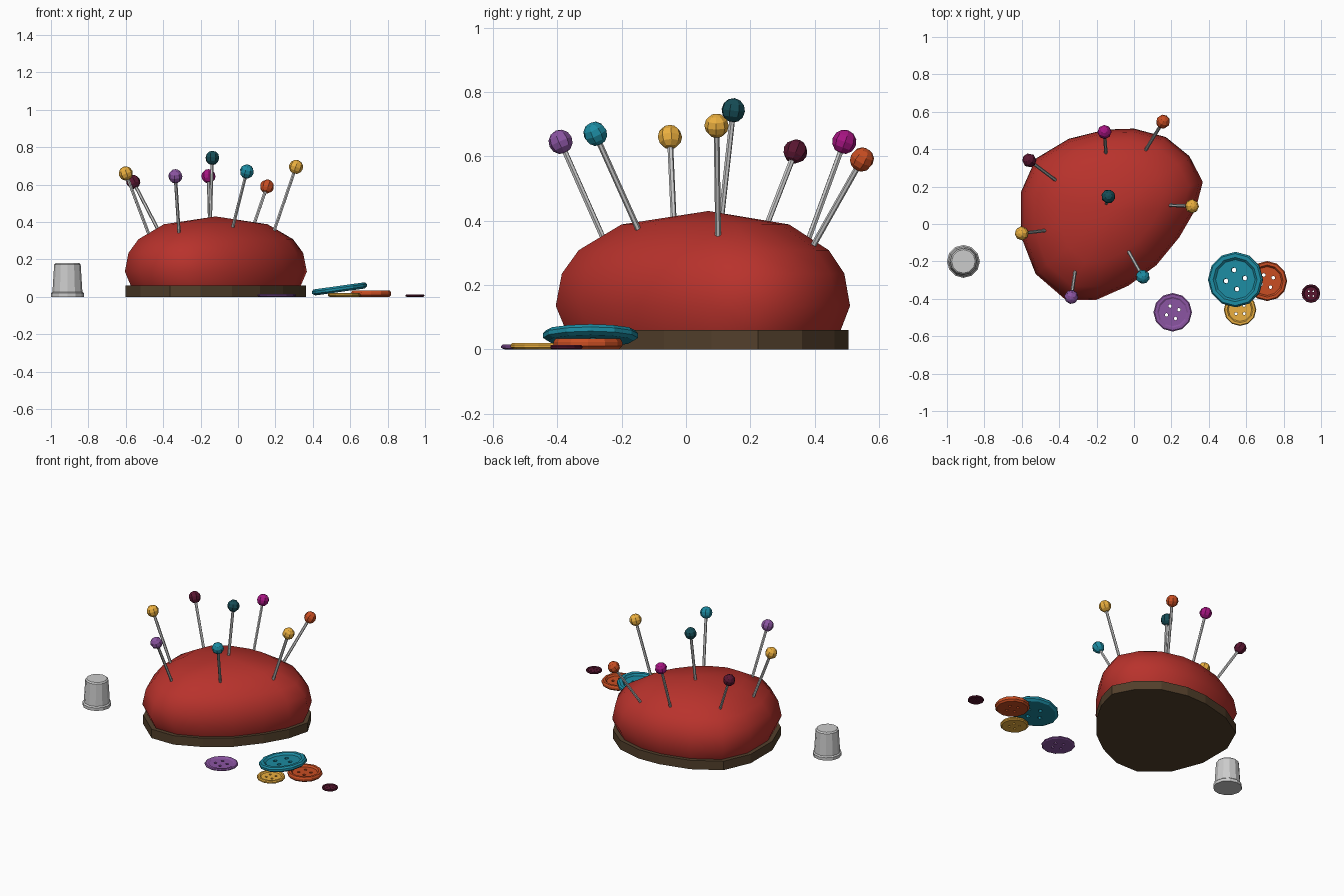
import bpy, bmesh, math
from mathutils import Vector, Matrix

if "Cube" in bpy.data.objects:
    bpy.data.objects.remove(bpy.data.objects["Cube"])

COLORS = {
    "red": (.48, .032, .025), "brown": (.085, .05, .024), "teal": (.012, .26, .36),
    "orange": (.58, .075, .016), "yellow": (.83, .43, .05), "purple": (.26, .09, .36),
    "maroon": (.10, .008, .03), "magenta": (.38, .007, .22), "dark_teal": (.008, .075, .095),
}
MATS = {}
for key, rgb in COLORS.items():
    MATS[key] = bpy.data.materials.new(key)
    MATS[key].diffuse_color = (*rgb, 1)


def make_object(name, bm, color=None, smooth=None):
    bmesh.ops.recalc_face_normals(bm, faces=bm.faces)
    mesh = bpy.data.meshes.new(name)
    bm.to_mesh(mesh)
    bm.free()
    ob = bpy.data.objects.new(name, mesh)
    bpy.context.collection.objects.link(ob)
    if color:
        mesh.materials.append(MATS[color])
    if smooth:
        bpy.ops.object.select_all(action='DESELECT')
        ob.select_set(True)
        bpy.context.view_layer.objects.active = ob
        bpy.ops.object.shade_smooth_by_angle(angle=math.radians(smooth))
    return ob


def stack(rings, apex=None):
    """Skin a list of equal-length point rings; cap the ends, or close on an apex."""
    bm = bmesh.new()
    rows = [[bm.verts.new(p) for p in ring] for ring in rings]
    n = len(rows[0])
    for a, b in zip(rows, rows[1:]):
        for i in range(n):
            j = (i + 1) % n
            bm.faces.new((a[i], a[j], b[j], b[i]))
    bm.faces.new(rows[0][::-1])
    if apex:
        tip = bm.verts.new(apex)
        for i in range(n):
            bm.faces.new((rows[-1][i], rows[-1][(i + 1) % n], tip))
    else:
        bm.faces.new(rows[-1])
    return bm


def lathe(profile, n=12):
    return stack([[(r * math.cos(math.tau * i / n), r * math.sin(math.tau * i / n), z)
                   for i in range(n)] for r, z in profile])


# Cushion and base share one rounded, lopsided outline
OUTLINE = [(-.605, .17), (-.525, .35), (-.35, .455), (-.15, .505), (0, .51), (.17, .465),
           (.296, .363), (.368, .225), (.33, .08), (.243, -.07), (.12, -.22), (-.03, -.33),
           (-.2, -.405), (-.366, -.405), (-.526, -.267), (-.605, -.064)]
CX, CY = -.12, .07


def outline_ring(s, z):
    return [(CX + (x - CX) * s, CY + (y - CY) * s, z) for x, y in OUTLINE]


make_object("base_plate", stack([outline_ring(.99, 0), outline_ring(.99, .06)]), "brown")
dome = [(.93, .055), (1, .135), (.96, .235), (.85, .308), (.57, .388)]
make_object("cushion", stack([outline_ring(s, z) for s, z in dome], (CX, CY, .43)), "red", 60)

# Pins: head position, point of entry, head colour
PINS = [
    ((-.6, -.05, .66), (-.475, -.035, .33), "yellow"),
    ((-.56, .34, .615), (-.42, .235, .345), "maroon"),
    ((-.335, -.39, .645), (-.315, -.255, .34), "purple"),
    ((-.158, .492, .645), (-.15, .38, .34), "magenta"),
    ((-.137, .147, .743), (-.148, .11, .41), "dark_teal"),
    ((.047, -.282, .67), (-.03, -.145, .365), "teal"),
    ((.155, .547, .59), (.065, .40, .33), "orange"),
    ((.31, .095, .695), (.19, .1, .345), "yellow"),
]
for k, (head, entry, color) in enumerate(PINS, 1):
    head, entry = Vector(head), Vector(entry)
    axis = head - entry
    rot = axis.to_track_quat('Z', 'Y').to_matrix().to_4x4()
    shaft = make_object(f"pin_shaft_{k}", lathe([(.009, -.03), (.009, axis.length)], 6))
    shaft.matrix_world = Matrix.Translation(entry) @ rot
    bm = bmesh.new()
    bmesh.ops.create_uvsphere(bm, u_segments=8, v_segments=6, radius=.038)
    ball = make_object(f"pin_head_{k}", bm, color)
    ball.matrix_world = Matrix.Translation(head) @ rot

# Buttons: recessed disc with raised rim and four through holes
def button(name, color, loc, r, h, turn=0, tilt=0):
    profile = [(.9 * r, 0), (r, .3 * h), (r, .7 * h), (.94 * r, h),
               (.8 * r, h), (.72 * r, .65 * h)]
    ob = make_object(name, lathe(profile), color)
    bm = bmesh.new()
    for i in range(4):
        a = turn + i * math.pi / 2
        bmesh.ops.create_cone(bm, cap_ends=True, segments=6, radius1=.095 * r, radius2=.095 * r,
                              depth=.2, matrix=Matrix.Translation(
                                  (.35 * r * math.cos(a), .35 * r * math.sin(a), 0)))
    cutter = make_object(name + "_hole_cutter", bm)
    cutter.hide_render = True
    cutter.display_type = 'WIRE'
    place = Matrix.Translation(loc) @ Matrix.Rotation(-tilt, 4, 'Y')
    ob.matrix_world = cutter.matrix_world = place
    bpy.context.view_layer.update()
    mod = ob.modifiers.new("holes", 'BOOLEAN')
    mod.object, mod.operation, mod.solver = cutter, 'DIFFERENCE', 'EXACT'
    # Bake the holes, then drop the cutter
    bpy.context.view_layer.objects.active = ob
    bpy.ops.object.modifier_apply(modifier=mod.name)
    bpy.data.objects.remove(cutter)


button("button_teal", "teal", (.545, -.297, .026), .148, .033, .15, math.radians(8))
button("button_orange", "orange", (.712, -.305, 0), .107, .033, .5)
button("button_yellow", "yellow", (.567, -.458, 0), .087, .02, .8)
button("button_purple", "purple", (.207, -.472, 0), .103, .015, .4)
button("button_maroon", "maroon", (.946, -.372, 0), .05, .013, .75)

# Thimble: flared foot, tapered wall, softened crown
thimble = make_object("thimble", lathe([(.088, 0), (.088, .02), (.08, .027),
                                        (.071, .172), (.063, .18)], 12))
thimble.location = (-.912, -.2, 0)

for m in bpy.data.materials:
    if m.users and not m.is_grease_pencil:
        m.use_nodes = True
        m.node_tree.nodes["Principled BSDF"].inputs["Base Color"].default_value = m.diffuse_color
